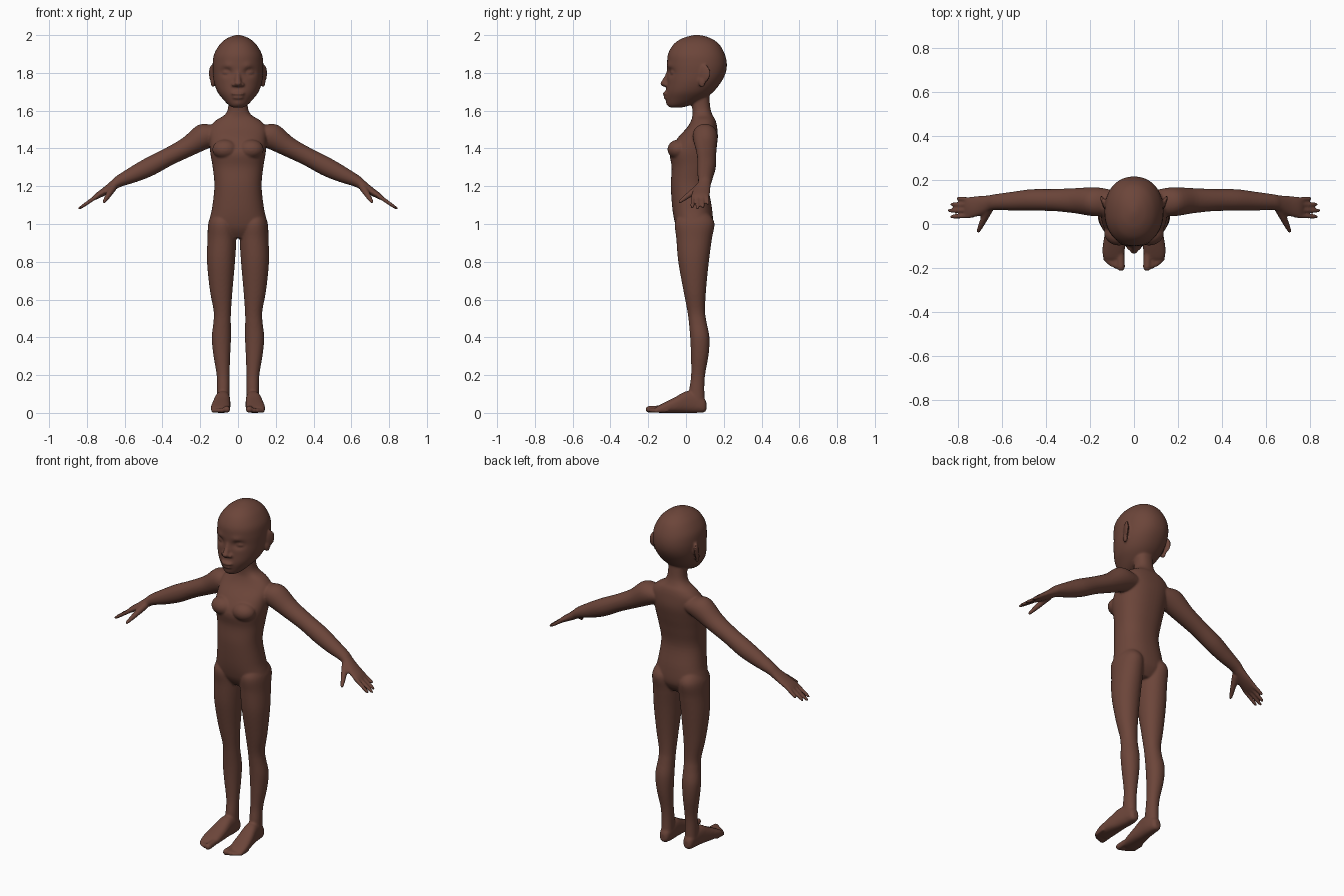
import bpy, bmesh, math
from mathutils import Vector, Matrix

bm = bmesh.new()
X, Y, Z = Vector((1, 0, 0)), Vector((0, 1, 0)), Vector((0, 0, 1))


def spline(keys, sub):
    """Catmull-Rom interpolation of section tuples."""
    out = []
    for i in range(len(keys) - 1):
        p0, p1, p2, p3 = (keys[max(0, min(len(keys) - 1, i + k))] for k in (-1, 0, 1, 2))
        for s in range(sub):
            t = s / sub
            out.append([0.5 * (2 * b + (c - a) * t + (2 * a - 5 * b + 4 * c - d) * t * t
                               + (3 * b - a - 3 * c + d) * t ** 3)
                        for a, b, c, d in zip(p0, p1, p2, p3)])
    return out + [list(keys[-1])]


def loft(keys, u, v, n=32, power=2.0, side=1, sub=5):
    """Skin superellipse sections (x, y, z, radius_u, radius_v); returns the verts."""
    rings = []
    for x, y, z, a, b in spline(keys, sub):
        ring = []
        for i in range(n):
            c, s = math.cos(2 * math.pi * i / n), math.sin(2 * math.pi * i / n)
            p = Vector((x, y, z)) + u * math.copysign(abs(c) ** (2 / power), c) * a \
                + v * math.copysign(abs(s) ** (2 / power), s) * b
            p.x *= side
            ring.append(bm.verts.new(p))
        rings.append(ring)
    for r, q in zip(rings, rings[1:]):
        for i in range(n):
            bm.faces.new((r[i], r[(i + 1) % n], q[(i + 1) % n], q[i]))
    bm.faces.new(rings[0])
    bm.faces.new(rings[-1])
    return [p for r in rings for p in r]


def digit(a, b, r1, r2, side):
    """Round-ended finger or toe from a to b."""
    a, b = Vector(a), Vector(b)
    d = (b - a).normalized()
    u = d.cross(Z).normalized()
    keys = [(*a.lerp(b, t), r, r) for t, r in
            ((0, r1), (0.45, (r1 + r2) / 2), (0.8, r2), (0.94, r2 * 0.75), (1, r2 * 0.3))]
    loft(keys, u, d.cross(u), 14, 2, side, 3)


def blob(c, r, side=1, rz=0.0, rx=0.0):
    m = Matrix.Scale(side, 4, X) @ Matrix.Translation(c) @ Matrix.Rotation(rz, 4, 'Z') \
        @ Matrix.Rotation(rx, 4, 'X') @ Matrix.Diagonal((*r, 1))
    bmesh.ops.create_uvsphere(bm, u_segments=24, v_segments=16, radius=1, matrix=m)


def stack(rows):
    """Sections centred on x = 0: (z, y, rx, ry)."""
    return [(0, y, z, rx, ry) for z, y, rx, ry in rows]


# torso and neck
loft(stack([(0.925, 0.045, 0.09, 0.06), (0.96, 0.045, 0.135, 0.085), (1.0, 0.043, 0.155, 0.1),
            (1.08, 0.033, 0.138, 0.105), (1.2, 0.02, 0.125, 0.1), (1.3, 0.03, 0.134, 0.106),
            (1.38, 0.035, 0.147, 0.12), (1.45, 0.06, 0.152, 0.108), (1.51, 0.085, 0.15, 0.08),
            (1.55, 0.092, 0.115, 0.064), (1.578, 0.087, 0.07, 0.053), (1.62, 0.08, 0.052, 0.048),
            (1.72, 0.07, 0.052, 0.05)]), X, Y, 48, 2.3)

# head
head = loft(stack([(1.617, -0.052, 0.028, 0.033), (1.63, -0.035, 0.05, 0.062),
                   (1.66, -0.005, 0.079, 0.098), (1.70, 0.02, 0.109, 0.125),
                   (1.75, 0.042, 0.127, 0.143), (1.80, 0.055, 0.133, 0.155),
                   (1.85, 0.058, 0.134, 0.158), (1.90, 0.055, 0.126, 0.150),
                   (1.95, 0.055, 0.097, 0.122), (1.98, 0.056, 0.063, 0.082),
                   (1.995, 0.058, 0.03, 0.04), (2.001, 0.058, 0.006, 0.008)]), X, Y, 64, 2.15, 1, 7)
# eye sockets, brows, chin and mouth area shaped into the face: (x, z, size, push along y)
for fx, fz, size, push in ((0.06, 1.803, 0.026, 0.02), (-0.06, 1.803, 0.026, 0.02),
                           (0.055, 1.838, 0.022, -0.006), (-0.055, 1.838, 0.022, -0.006),
                           (0, 1.685, 0.03, -0.01), (0, 1.64, 0.02, -0.006)):
    for p in head:
        if p.co.y < 0.03:
            d2 = ((p.co.x - fx) / size) ** 2 + ((p.co.z - fz) / (size * 0.75)) ** 2
            p.co.y += push * math.exp(-d2)

# nose and lips
loft([(0, -0.085, 1.825, 0.012, 0.012), (0, -0.094, 1.79, 0.013, 0.016),
      (0, -0.108, 1.758, 0.017, 0.02), (0, -0.115, 1.742, 0.02, 0.022),
      (0, -0.108, 1.727, 0.012, 0.013)], X, Y, 20)
blob((0, -0.103, 1.69), (0.037, 0.022, 0.010))
blob((0, -0.098, 1.669), (0.032, 0.021, 0.010))

for s in (1, -1):
    # eyes, nostrils, ears
    blob((0.059, -0.066, 1.802), (0.028, 0.016, 0.013), s, 0.35)
    blob((0.021, -0.103, 1.738), (0.014, 0.017, 0.011), s)
    blob((0.138, 0.098, 1.795), (0.010, 0.033, 0.048), s, -0.4, -0.12)
    blob((0.134, 0.085, 1.753), (0.010, 0.020, 0.030), s, -0.3)
    # chest
    blob((0.068, -0.04, 1.395), (0.068, 0.058, 0.052), s)
    # leg
    loft([(0.085, 0.045, 1.07, 0.04, 0.06), (0.086, 0.046, 1.01, 0.07, 0.104),
          (0.0855, 0.043, 0.92, 0.076, 0.094), (0.09, 0.04, 0.8, 0.074, 0.081),
          (0.089, 0.046, 0.65, 0.06, 0.06), (0.083, 0.054, 0.54, 0.046, 0.047),
          (0.084, 0.062, 0.48, 0.046, 0.047), (0.088, 0.073, 0.4, 0.051, 0.051),
          (0.086, 0.073, 0.31, 0.045, 0.047), (0.079, 0.064, 0.2, 0.034, 0.037),
          (0.078, 0.057, 0.12, 0.033, 0.040), (0.078, 0.058, 0.03, 0.034, 0.044)],
         X, Y, 32, 2.1, s)
    # foot
    loft([(0.078, 0.108, 0.035, 0.014, 0.02), (0.078, 0.095, 0.04, 0.028, 0.037),
          (0.078, 0.05, 0.054, 0.036, 0.054), (0.082, 0, 0.057, 0.041, 0.057),
          (0.088, -0.06, 0.041, 0.048, 0.041), (0.093, -0.12, 0.026, 0.051, 0.026),
          (0.094, -0.152, 0.018, 0.045, 0.017), (0.094, -0.16, 0.017, 0.036, 0.012)],
         X, Z, 32, 2.5, s)
    # toes
    for x, tip, r in ((0.061, -0.213, 0.018), (0.086, -0.204, 0.0125), (0.104, -0.195, 0.0115),
                      (0.119, -0.184, 0.011), (0.132, -0.171, 0.0105)):
        digit((x, tip + 0.075, r + 0.004), (x - 0.002, tip, r), r, r, s)
    # arm and palm, swept outward and down
    loft([(0.10, 0.10, 1.478, 0.055, 0.05), (0.175, 0.101, 1.466, 0.066, 0.068),
          (0.27, 0.106, 1.407, 0.057, 0.053), (0.37, 0.109, 1.355, 0.05, 0.048),
          (0.467, 0.109, 1.304, 0.049, 0.05), (0.55, 0.104, 1.263, 0.043, 0.043),
          (0.63, 0.1, 1.226, 0.036, 0.031), (0.66, 0.094, 1.205, 0.037, 0.026),
          (0.70, 0.083, 1.177, 0.045, 0.021), (0.745, 0.076, 1.149, 0.049, 0.016),
          (0.767, 0.074, 1.134, 0.045, 0.010)], Y, Vector((0.47, 0, 0.88)), 32, 2, s)
    # fingers and thumb
    for y0, y1, tip in ((0.111, 0.117, 0.808), (0.087, 0.090, 0.837),
                        (0.062, 0.061, 0.848), (0.037, 0.032, 0.837)):
        digit((0.745, y0, 1.148), (tip, y1, 1.147 - 0.68 * (tip - 0.745)), 0.0115, 0.0095, s)
    digit((0.66, 0.07, 1.195), (0.712, -0.04, 1.112), 0.021, 0.0115, s)

bmesh.ops.recalc_face_normals(bm, faces=bm.faces[:])
mesh = bpy.data.meshes.new("body")
bm.to_mesh(mesh)
bm.free()
body = bpy.data.objects.new("body", mesh)
bpy.context.collection.objects.link(body)

# skin colour
skin = bpy.data.materials.new("brown skin")
skin.diffuse_color = (0.15, 0.06, 0.042, 1)
mesh.materials.append(skin)

# fuse all parts into one smooth skin
fuse = body.modifiers.new("fuse", 'REMESH')
fuse.mode = 'VOXEL'
fuse.voxel_size = 0.006
fuse.use_smooth_shade = True
soft = body.modifiers.new("soften", 'SMOOTH')
soft.factor = 0.5
soft.iterations = 5
